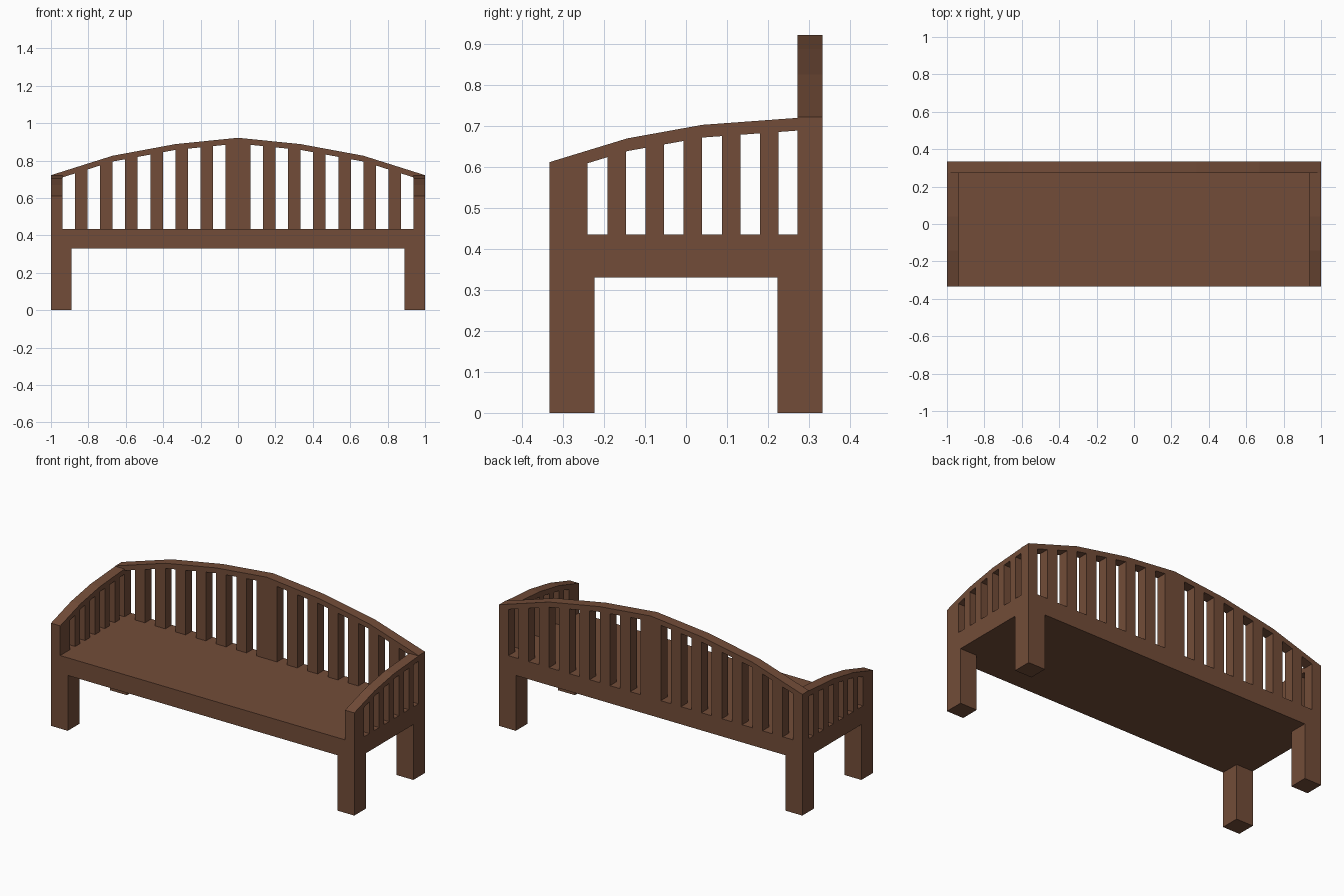
import bpy
import bmesh

if "Cube" in bpy.data.objects:
    bpy.data.objects.remove(bpy.data.objects["Cube"])

wood = bpy.data.materials.new("brown_wood")
wood.diffuse_color = (0.17, 0.073, 0.04, 1)
wood.use_nodes = True
wood.node_tree.nodes["Principled BSDF"].inputs["Base Color"].default_value = wood.diffuse_color

W, D, T = 1.0, 0.333, 0.061          # half width, half depth, panel thickness
SEAT_LO, SEAT_HI, RAIL = 0.33, 0.435, 0.031


def finish(name, bm):
    bmesh.ops.recalc_face_normals(bm, faces=bm.faces)
    mesh = bpy.data.meshes.new(name)
    bm.to_mesh(mesh)
    bm.free()
    mesh.materials.append(wood)
    obj = bpy.data.objects.new(name, mesh)
    bpy.context.collection.objects.link(obj)


def prism(bm, profile, place, a, b):
    """Extrude a (u, z) outline between depths a and b."""
    near = [bm.verts.new(place(u, a, z)) for u, z in profile]
    far = [bm.verts.new(place(u, b, z)) for u, z in profile]
    bm.faces.new(near)
    bm.faces.new(far[::-1])
    n = len(profile)
    for i in range(n):
        j = (i + 1) % n
        bm.faces.new((near[j], near[i], far[i], far[j]))


def box(name, x0, x1, y0, y1, z0, z1):
    bm = bmesh.new()
    prism(bm, [(x0, z0), (x1, z0), (x1, z1), (x0, z1)],
          lambda u, d, z: (u, d, z), y0, y1)
    finish(name, bm)


def height(curve, u):
    for (u0, z0), (u1, z1) in zip(curve, curve[1:]):
        if u <= u1:
            return z0 + (z1 - z0) * (u - u0) / (u1 - u0)
    return curve[-1][1]


def slatted_panel(name, curve, slots, place, a, b):
    """Arched rail over slats; slats fill everything between the slots."""
    bm = bmesh.new()
    under = [(u, z - RAIL) for u, z in curve]
    prism(bm, curve + under[::-1], place, a, b)
    edges = [curve[0][0]] + [e for s in slots for e in s] + [curve[-1][0]]
    for u0, u1 in zip(edges[::2], edges[1::2]):
        if u1 - u0 < 0.001:
            continue
        us = [u0] + [u for u, _ in curve if u0 < u < u1] + [u1]
        top = [(u, height(under, u)) for u in us]
        prism(bm, [(u1, SEAT_HI), (u0, SEAT_HI)] + top, place, a, b)
    finish(name, bm)


# Seat slab and four legs
box("seat", -W, W, -D, D, SEAT_LO, SEAT_HI)
for sx, side in ((-1, "left"), (1, "right")):
    for sy, end in ((-1, "front"), (1, "back")):
        x = sorted((sx * W, sx * 0.889))
        y = sorted((sy * D, sy * 0.223))
        box(f"{end}_{side}_leg", *x, *y, 0, SEAT_LO)

# Arched backrest with a wide centre slat
half = [(-W, 0.722), (-0.67, 0.826), (-0.335, 0.888)]
arch = half + [(0, 0.922)] + [(-u, z) for u, z in half[::-1]]
left = [(-0.938 + 0.134 * k, -0.871 + 0.134 * k) for k in range(7)]
slots = left + [(-b, -a) for a, b in left[::-1]]
slatted_panel("backrest", arch, slots, lambda u, d, z: (u, d, z), D - T, D)

# Armrests rising towards the back
arm = [(-D, 0.612), (-0.143, 0.67), (0.04, 0.703), (D - T, 0.72)]
arm_slots = [(-0.24 + 0.0932 * k, -0.192 + 0.0932 * k) for k in range(5)]
arm_slots.append((0.226, D - T))
for s, side in ((-1, "left"), (1, "right")):
    slatted_panel(f"{side}_armrest", arm, arm_slots,
                  lambda u, d, z, s=s: (s * d, u, z), W - T, W)
